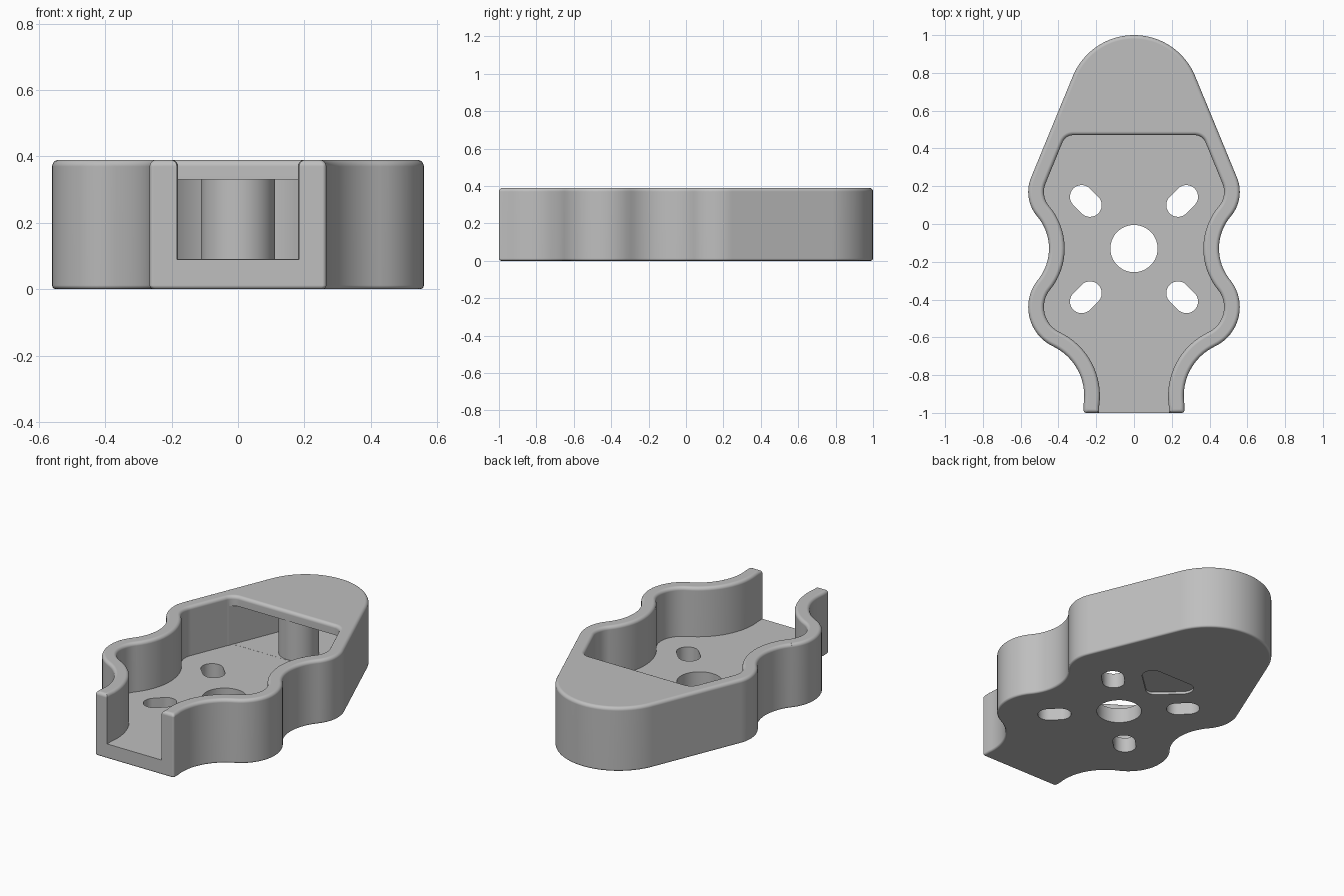
import bpy, bmesh, math
from mathutils import Vector
from mathutils.geometry import convex_hull_2d

cube = bpy.data.objects.get("Cube")
if cube:
    bpy.data.objects.remove(cube, do_unlink=True)

HEIGHT, FLOOR, CEILING, WALL = 0.39, 0.09, 0.33, 0.083
TANGENT = 22.4  # normal angle of the tapering nose sides

# Right-half outline as tangent arcs: x, y, radius, start, end, side (1 convex, -1 concave)
NOSE = (0, 0.65, 0.35, 90, TANGENT, 1)
POCKET_CORNER = (0.323, 0.41, 0.143, 90, TANGENT, 1)
SIDE = [
    (0.36, 0.17, 0.2, TANGENT, -40.3, 1),
    (0.714, -0.13, 0.264, 139.7, 218.9, -1),
    (0.33, -0.44, 0.23, 38.9, -64.5, 1),
    (0.554, -0.91, 0.2906, 115.5, 188, -1),
]

grey = bpy.data.materials.new("light_grey")
grey.use_nodes = True
colour = (0.52, 0.52, 0.52, 1)
grey.diffuse_color = colour
grey.node_tree.nodes["Principled BSDF"].inputs["Base Color"].default_value = colour


def arc(x, y, r, a0, a1, n=16):
    angles = [math.radians(a0 + (a1 - a0) * i / n) for i in range(n + 1)]
    return [(x + r * math.cos(a), y + r * math.sin(a)) for a in angles]


def outline(first, inset, open_end=False):
    """Mirrored closed outline, inset evenly from the outer shell."""
    pts = []
    for x, y, r, a0, a1, side in [first] + SIDE:
        pts += arc(x, y, r - side * inset, a0, a1)
    x = pts[-1][0]
    if open_end:
        pts.append((x, -1.1))
    else:
        pts += arc(x - 0.012, -0.988 + inset, 0.012, 0, -90, 4)
    return pts + [(-px, py) for px, py in reversed(pts) if px > 1e-5]


def hull(circles):
    pts = [Vector(p) for c in circles for p in arc(*c, 0, 360, 64)[:-1]]
    return [tuple(pts[i]) for i in convex_hull_2d(pts)]


def loft(name, rings):
    """Solid through a stack of (z, outline) rings."""
    bm = bmesh.new()
    loops = [[bm.verts.new((x, y, z)) for x, y in pts] for z, pts in rings]
    for low, high in zip(loops, loops[1:]):
        for i in range(len(low)):
            j = (i + 1) % len(low)
            bm.faces.new((low[i], low[j], high[j], high[i]))
    bm.faces.new(loops[0])
    bm.faces.new(loops[-1])
    bmesh.ops.recalc_face_normals(bm, faces=bm.faces)
    mesh = bpy.data.meshes.new(name)
    bm.to_mesh(mesh)
    bm.free()
    mesh.materials.append(grey)
    obj = bpy.data.objects.new(name, mesh)
    bpy.context.collection.objects.link(obj)
    return obj


def prism(name, pts, z0, z1):
    return loft(name, [(z0, pts), (z1, pts)])


def activate(obj):
    bpy.ops.object.select_all(action="DESELECT")
    obj.select_set(True)
    bpy.context.view_layer.objects.active = obj


def cut(obj, cutter):
    cutter.hide_render = True
    mod = obj.modifiers.new("cut", "BOOLEAN")
    mod.operation, mod.solver, mod.object = "DIFFERENCE", "EXACT", cutter
    activate(obj)
    bpy.ops.object.modifier_apply(modifier=mod.name)
    bpy.data.objects.remove(cutter, do_unlink=True)


def finish(obj):
    activate(obj)
    bpy.ops.object.shade_smooth_by_angle(angle=math.radians(30))
    mod = obj.modifiers.new("even_shading", "WEIGHTED_NORMAL")
    mod.keep_sharp = True


STEPS = [math.radians(a) for a in range(0, 91, 18)]
TOP_R, BASE_R = 0.02, 0.012

# Outer shell with rounded bottom and top rims
rings = [(BASE_R * (1 - math.cos(a)), outline(NOSE, BASE_R * (1 - math.sin(a)))) for a in STEPS]
rings += [(HEIGHT - TOP_R * (1 - math.sin(a)), outline(NOSE, TOP_R * (1 - math.cos(a)))) for a in STEPS]
body = loft("tray_body", rings)

# Open pocket, flared at the top to round the inner rim
rings = [(FLOOR, outline(POCKET_CORNER, WALL, True))]
rings += [(HEIGHT - TOP_R * (1 - math.sin(a)),
           outline(POCKET_CORNER, WALL - TOP_R * (1 - math.cos(a)), True)) for a in STEPS]
rings.append((HEIGHT + 0.1, rings[-1][1]))
cut(body, loft("pocket_cutter", rings))

# Covered cavity under the nose roof
inset = WALL + 0.001
cavity = hull([(0, 0.65, 0.35 - inset)] + [(s * 0.36, 0.17, 0.2 - inset) for s in (1, -1)])
cut(body, prism("cavity_cutter", cavity, FLOOR + 0.0005, CEILING))

# Central hole and four radial slots through the floor
cut(body, prism("hole_cutter", hull([(0, -0.13, 0.125)]), -0.1, 0.2))
for sx in (1, -1):
    for sy in (1, -1):
        slot = hull([(sx * (0.255 + d), -0.133 + sy * (0.255 + d), 0.062) for d in (-0.022, 0.022)])
        cut(body, prism("slot_cutter", slot, -0.1, 0.2))

# Shallow rounded-triangle recess on the underside
recess = hull([(0, 0.18, 0.05), (0.11, 0.295, 0.06), (-0.11, 0.295, 0.06)])
cut(body, prism("recess_cutter", recess, -0.1, 0.015))
finish(body)

# Post holding up the roof
post = prism("roof_post", hull([(0, 0.587, 0.112)]), FLOOR - 0.02, CEILING + 0.02)
finish(post)
